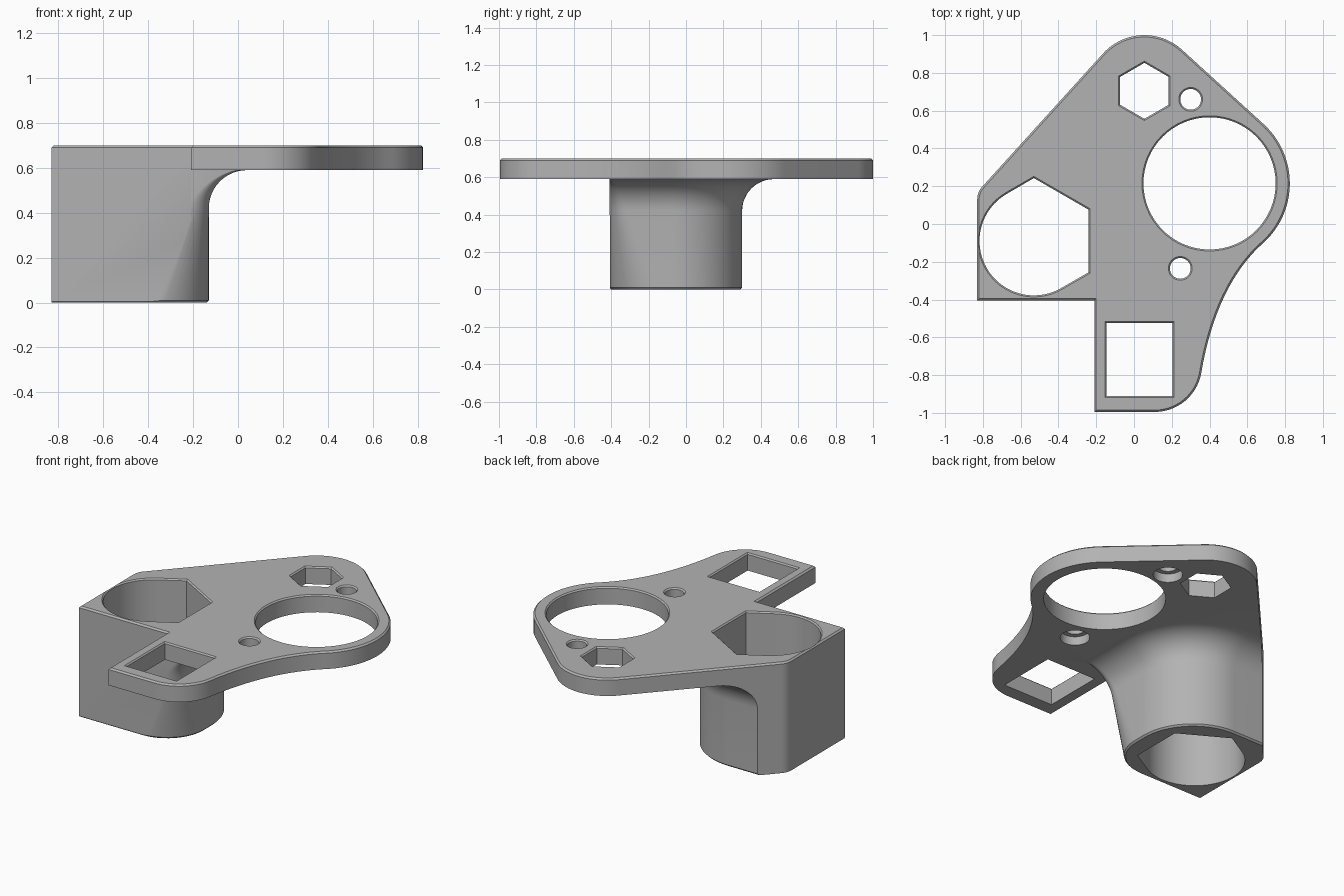
import bpy, bmesh, math

if "Cube" in bpy.data.objects:
    bpy.data.objects.remove(bpy.data.objects["Cube"])

TOP, UNDER = 0.70, 0.59


def arc(cx, cy, r, a0, a1, n):
    """Points on an arc, angles in degrees."""
    step = (a1 - a0) / n
    return [(cx + r * math.cos(math.radians(a0 + step * i)),
             cy + r * math.sin(math.radians(a0 + step * i))) for i in range(n + 1)]


def ring(cx, cy, r, n, start=0):
    return arc(cx, cy, r, start, start + 360, n)[:-1]


def offset(pts, d):
    """Grow (or shrink, d < 0) a counter-clockwise outline by a mitred distance."""
    out = []
    for i, (x, y) in enumerate(pts):
        (px, py), (qx, qy) = pts[i - 1], pts[(i + 1) % len(pts)]
        l1, l2 = math.hypot(x - px, y - py), math.hypot(qx - x, qy - y)
        n1, n2 = ((y - py) / l1, (px - x) / l1), ((qy - y) / l2, (x - qx) / l2)
        k = d / (1 + n1[0] * n2[0] + n1[1] * n2[1])
        out.append((x + k * (n1[0] + n2[0]), y + k * (n1[1] + n2[1])))
    return out


def loft(name, layers):
    """Closed solid through (z, outline) layers of equal point count."""
    bm = bmesh.new()
    loops = [[bm.verts.new((x, y, z)) for x, y in pts] for z, pts in layers]
    n = len(loops[0])
    bm.faces.new(loops[0][::-1])
    bm.faces.new(loops[-1])
    for a, b in zip(loops, loops[1:]):
        for i in range(n):
            j = (i + 1) % n
            bm.faces.new((a[i], a[j], b[j], b[i]))
    bmesh.ops.recalc_face_normals(bm, faces=bm.faces)
    me = bpy.data.meshes.new(name)
    bm.to_mesh(me)
    bm.free()
    ob = bpy.data.objects.new(name, me)
    bpy.context.collection.objects.link(ob)
    return ob


def combine(target, tool, op):
    mod = target.modifiers.new(op.lower(), 'BOOLEAN')
    mod.operation, mod.object, mod.solver = op, tool, 'EXACT'
    bpy.context.view_layer.objects.active = target
    bpy.ops.object.modifier_apply(modifier=mod.name)
    bpy.data.objects.remove(tool)


def post_section(e, corner, inset=0):
    """Post outline: e flares the right and back, corner rounds the front right."""
    x, y0, y1, r = -0.13 + e, -0.41, 0.30 + e, 0.37 + e
    pts = [(-1.2, y0)] + arc(x - corner, y0 + corner, corner, -90, 0, 12)
    pts += arc(x - r, y1 - r, r, 0, 90, 24) + [(-1.2, y1)]
    return offset(pts, -inset) if inset else pts


# Post with a corner that sharpens upward and a flare into the plate
layers = [(0, post_section(0, 0.26, 0.01)), (0.01, post_section(0, 0.26))]
for i in range(13):
    t = math.radians(7.5 * i)
    z = 0.42 + 0.17 * math.sin(t)
    layers.append((z, post_section(0.17 * (1 - math.cos(t)), 0.26 - 0.4 * z)))
layers.append((0.65, post_section(0.17, 0.024)))
bracket = loft("bracket", layers)

# Slab joined to the post
slab = loft("slab", [(z, [(-2, -2), (2, -2), (2, 2), (-2, 2)]) for z in (UNDER, TOP)])
combine(bracket, slab, 'UNION')

# Outline that trims slab and post together, chamfered at the top
outline = [(-0.83, -0.405), (-0.21, -0.405), (-0.21, -0.995)]
outline += arc(0.11, -0.745, 0.25, -90, -10, 14)
p0, p1, p2 = outline[-1], (0.435, -0.324), (0.684, -0.10)
for i in range(1, 16):
    t = i / 16
    outline.append(tuple((1 - t) ** 2 * a + 2 * t * (1 - t) * b + t * t * c
                         for a, b, c in zip(p0, p1, p2)))
outline += arc(0.40, 0.215, 0.425, -48, 48, 24)
outline += arc(0.055, 0.705, 0.295, 48, 138, 20)
outline += arc(-0.73, 0.13, 0.10, 138, 180, 8)
trim = loft("trim", [(-0.1, outline), (TOP - 0.01, outline), (TOP + 0.01, offset(outline, -0.02))])
combine(bracket, trim, 'INTERSECT')

# Holes: socket through the post, large round, hexagon, rectangle, two screws
socket = ring(-0.53, -0.09, 0.333, 6, -30)[:3] + arc(-0.53, -0.09, 0.288, 120, 300, 32)
holes = [socket,
         ring(0.40, 0.215, 0.35, 64),
         ring(0.055, 0.705, 0.148, 6, 30),
         [(-0.145, -0.91), (0.205, -0.91), (0.205, -0.525), (-0.145, -0.525)]]
screws = [(0.30, 0.66), (0.245, -0.235)]
holes += [ring(x, y, 0.055, 32) for x, y in screws]
for pts in holes:
    cutter = loft("cutter", [(-0.1, pts), (TOP - 0.008, pts), (TOP + 0.012, offset(pts, 0.02))])
    combine(bracket, cutter, 'DIFFERENCE')

# Screw head recesses on the underside
for x, y in screws:
    pts = ring(x, y, 0.085, 32)
    combine(bracket, loft("recess", [(0.45, pts), (0.645, pts)]), 'DIFFERENCE')

# Single grey finish
grey = bpy.data.materials.new("grey")
grey.diffuse_color = (0.45, 0.45, 0.45, 1)
grey.use_nodes = True
grey.node_tree.nodes["Principled BSDF"].inputs["Base Color"].default_value = grey.diffuse_color
bracket.data.materials.clear()
bracket.data.materials.append(grey)
for poly in bracket.data.polygons:
    poly.material_index = 0
bpy.context.view_layer.objects.active = bracket
bracket.select_set(True)
bpy.ops.object.shade_smooth_by_angle(angle=math.radians(30))
